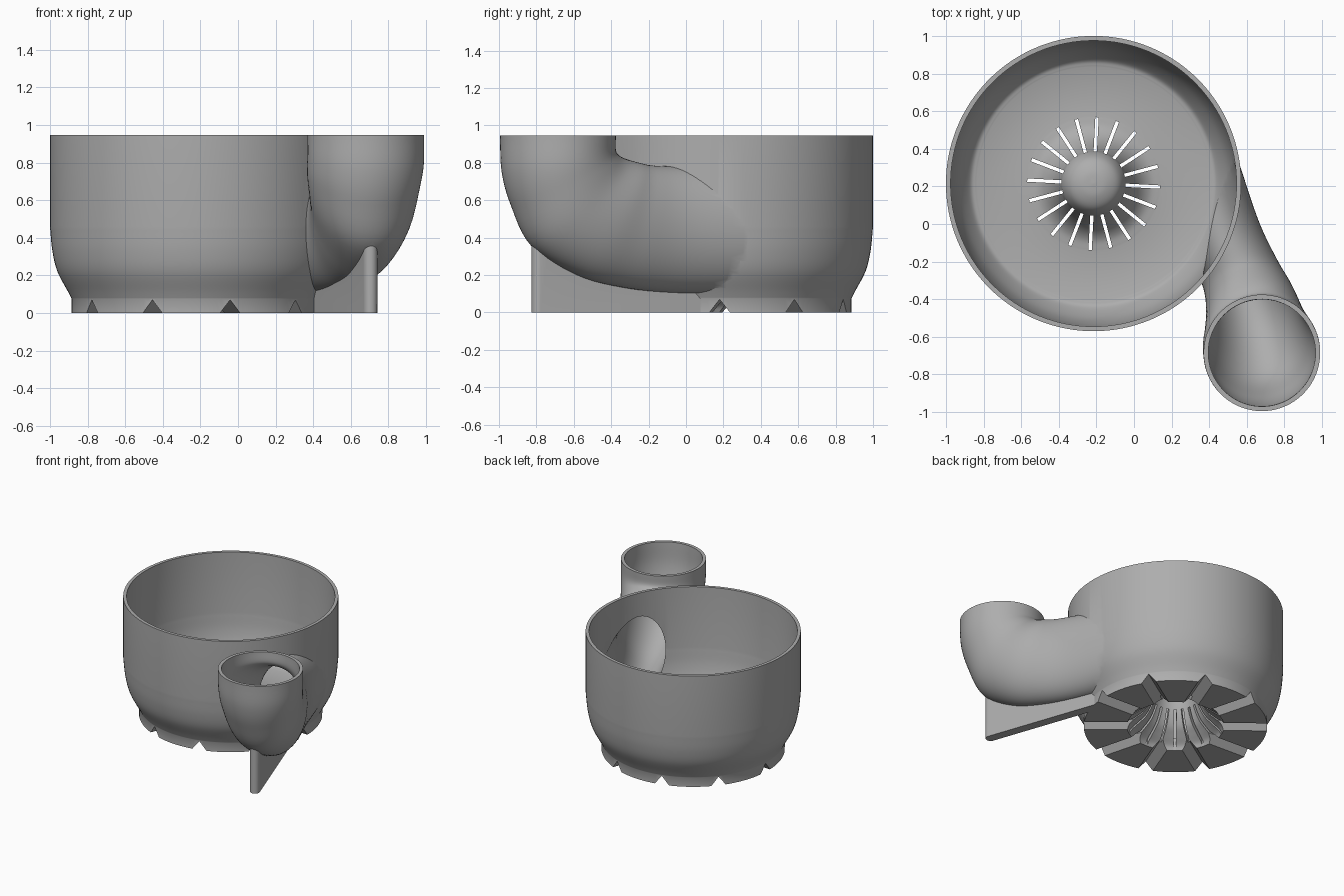
import bpy
import bmesh
from math import sin, cos, pi, radians
from mathutils import Vector, Matrix

if "Cube" in bpy.data.objects:
    bpy.data.objects.remove(bpy.data.objects["Cube"])

CENTRE = Vector((-0.215, 0.215, 0))      # bowl axis
MOUTH = Vector((0.68, -0.685, 0))        # spout axis
ALONG = Vector((-0.33, 0.944, 0))        # spout runs this way into the bowl
ACROSS = Vector((0.944, 0.33, 0))
UP = Vector((0, 0, 1))
TOP, WALL = 0.945, 0.025

clay = bpy.data.materials.new("matte_grey")
clay.use_nodes = True
clay.diffuse_color = (0.42, 0.42, 0.42, 1)
clay.node_tree.nodes["Principled BSDF"].inputs["Base Color"].default_value = (0.42, 0.42, 0.42, 1)


def smooth(points, steps=6):
    """Smooth curve through points of any dimension."""
    p = [Vector(q) for q in points]
    p = [p[0] * 2 - p[1]] + p + [p[-1] * 2 - p[-2]]
    out = []
    for i in range(1, len(p) - 2):
        a, b, c, d = p[i - 1:i + 3]
        for k in range(steps):
            t = k / steps
            out.append(b + (c - a) * (t / 2) + (a * 2 - b * 5 + c * 4 - d) * (t * t / 2)
                       + (b * 3 - a - c * 3 + d) * (t ** 3 / 2))
    return out + [p[-2]]


def add_loft(bm, rings):
    """Closed solid through matching rings of points."""
    loops = [[bm.verts.new(co) for co in ring] for ring in rings]
    n = len(loops[0])
    for low, high in zip(loops, loops[1:]):
        for i in range(n):
            j = (i + 1) % n
            bm.faces.new((low[i], low[j], high[j], high[i]))
    bm.faces.new(loops[0])
    bm.faces.new(loops[-1])


def make(name, *solids):
    bm = bmesh.new()
    for rings in solids:
        add_loft(bm, rings)
    bmesh.ops.recalc_face_normals(bm, faces=bm.faces)
    mesh = bpy.data.meshes.new(name)
    bm.to_mesh(mesh)
    bm.free()
    mesh.materials.append(clay)
    obj = bpy.data.objects.new(name, mesh)
    bpy.context.collection.objects.link(obj)
    return obj


def revolve(profile, n=128):
    return [[CENTRE + Vector((r * cos(2 * pi * i / n), r * sin(2 * pi * i / n), z))
             for i in range(n)] for r, z in profile]


def spout(shrink, rise=0):
    """Bent pipe: round mouth, tall oval where it enters the bowl."""
    # outer bend (u, z), inner bend (u, z), half width, sideways shift
    stations = [
        (-.31, .945, .31, .945, .31, 0),
        (-.30, .75, .31, .87, .31, 0),
        (-.25, .57, .335, .84, .30, 0),
        (-.14, .35, .38, .82, .275, .01),
        (.10, .20, .45, .80, .24, .03),
        (.35, .135, .53, .785, .21, .03),
        (.65, .105, .70, .78, .205, .01),
        (1.04, .10, 1.04, .77, .22, 0)]
    rings = []
    for u0, z0, u1, z1, half, shift in smooth(stations):
        low = MOUTH + ALONG * u0 + UP * z0
        high = MOUTH + ALONG * u1 + UP * z1
        mid = (low + high) / 2 + ACROSS * shift
        axis = (high - low) / 2
        axis = axis * (1 - shrink / axis.length)
        rings.append([mid + axis * cos(2 * pi * i / 72) + ACROSS * ((half - shrink) * sin(2 * pi * i / 72))
                      for i in range(72)])
    if rise:
        rings.insert(0, [p + UP * rise for p in rings[0]])
    return rings


def radial(shape, start, end, angle):
    """Prism of a (side, z) cross-section, laid out from the bowl axis."""
    turn = Matrix.Rotation(radians(angle), 3, 'Z')
    return [[CENTRE + turn @ Vector((r, s, z)) for s, z in shape] for r in (start, end)]


# Outer bowl body
body = make("bowl_with_spout", revolve(
    [(.67, 0)] + smooth([(.67, .075), (.69, .115), (.745, .22), (.772, .33), (.785, .46)]) + [(.785, TOP)]))
pipe = make("spout_body", spout(0))

# Support fin with a rounded front edge
outline = [(1.0, .037), (1.0, -.037)] + [
    (-.106 - .037 * sin(pi * i / 12), -.037 * cos(pi * i / 12)) for i in range(13)]
fin = make("support_fin", [[MOUTH + ALONG * u + ACROSS * (s - .012) + UP * z for u, s in outline]
                           for z in (.0005, .37)])

# Bowl cavity, leaving a bell-shaped strainer in the middle
cavity = make("cavity_cutter", revolve(
    smooth([(.002, .48), (.07, .472), (.13, .44), (.165, .38), (.18, .31), (.21, .22),
            (.25, .155), (.30, .117), (.36, .105)])
    + smooth([(.62, .105), (.66, .125), (.715, .22), (.745, .33), (.76, .46)]) + [(.76, 1.1)]))
bore = make("bore_cutter", spout(WALL, .1))

# Hollow under the strainer
hollow = make("hollow_cutter", revolve(
    smooth([(.002, .45), (.06, .445), (.11, .415), (.14, .36), (.155, .29), (.185, .20),
            (.225, .13), (.28, .08), (.335, .035), (.355, 0)]) + [(.355, -.1)]))

# Drain grooves under the foot and slits through the strainer
grooves = make("groove_cutter", *[
    radial([(-.0707, -.02), (.0707, -.02), (0, .07)], .25, .72, -3 + 36 * k) for k in range(10)])
slits = make("slit_cutter", *[
    radial([(-.009, -.1), (.009, -.1), (.009, .6), (-.009, .6)], .17, .353, -3 + 18 * k)
    for k in range(20)])

bpy.ops.object.select_all(action='DESELECT')
bpy.context.view_layer.objects.active = body
body.select_set(True)
for tool, operation in [(pipe, 'UNION'), (fin, 'UNION'), (cavity, 'DIFFERENCE'), (bore, 'DIFFERENCE'),
                        (hollow, 'DIFFERENCE'), (grooves, 'DIFFERENCE'), (slits, 'DIFFERENCE')]:
    mod = body.modifiers.new(tool.name, 'BOOLEAN')
    mod.operation = operation
    mod.solver = 'EXACT'
    mod.object = tool
    bpy.ops.object.modifier_apply(modifier=mod.name)
    bpy.data.objects.remove(tool)

bpy.ops.object.shade_smooth_by_angle(angle=radians(30))
